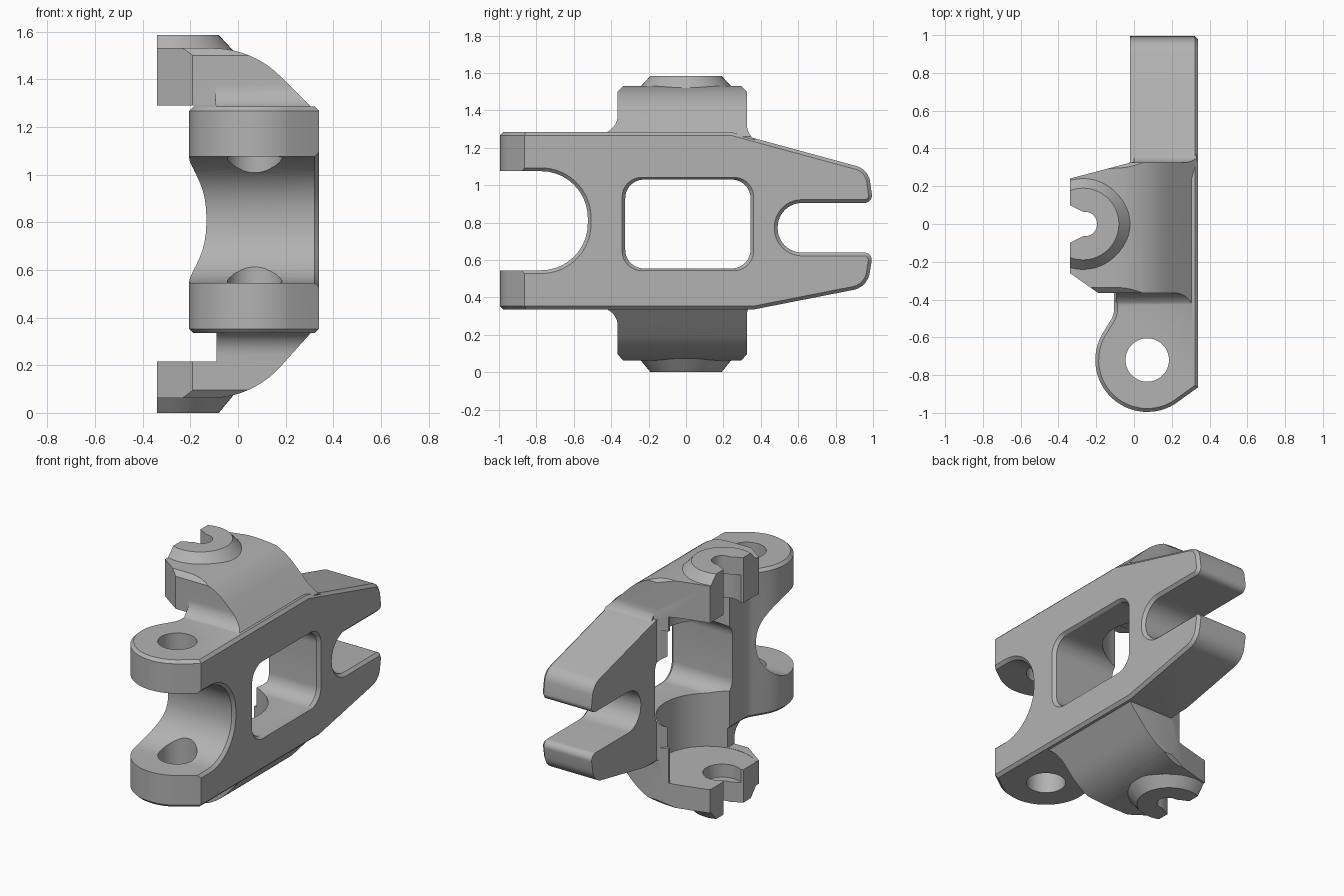
import bpy, bmesh, math
from mathutils import Vector

if "Cube" in bpy.data.objects:
    bpy.data.objects.remove(bpy.data.objects["Cube"], do_unlink=True)

metal = bpy.data.materials.new("plain grey metal")
metal.use_nodes = True
grey = (0.45, 0.45, 0.45, 1)
metal.diffuse_color = grey
metal.node_tree.nodes["Principled BSDF"].inputs["Base Color"].default_value = grey


def rounded(points, steps=10):
    """Outline from (a, b) or (a, b, radius) corners."""
    out = []
    for i, c in enumerate(points):
        p = Vector(c[:2])
        r = c[2] if len(c) > 2 else 0
        if not r:
            out.append(p)
            continue
        u = (Vector(points[i - 1][:2]) - p).normalized()
        v = (Vector(points[(i + 1) % len(points)][:2]) - p).normalized()
        half = u.angle(v) / 2
        d = r / math.tan(half)
        mid = p + (u + v).normalized() * (r / math.sin(half))
        va, vb = p + u * d - mid, p + v * d - mid
        w = va.angle(vb)
        for k in range(steps + 1):
            t = k / steps
            out.append(mid + (va * math.sin((1 - t) * w) + vb * math.sin(t * w)) / math.sin(w))
    return out


def arc(cx, cy, r, start, end, steps=24):
    angles = [math.radians(start + (end - start) * k / steps) for k in range(steps + 1)]
    return [(cx + r * math.cos(a), cy + r * math.sin(a)) for a in angles]


def prism(name, axis, points, lo, hi, chamfer=0.0, grow=1.0):
    """Extrude a rounded outline along an axis, optionally chamfered or flared."""
    place = {"x": lambda a, b, t: (t, a, b),
             "y": lambda a, b, t: (a, t, b),
             "z": lambda a, b, t: (a, b, t)}[axis]
    outline = rounded(points)
    mid = sum(outline, Vector((0, 0))) / len(outline)
    bm = bmesh.new()
    low = [bm.verts.new(place(p.x, p.y, lo)) for p in outline]
    top = [bm.verts.new(place(*(mid + (p - mid) * grow), hi)) for p in outline]
    caps = [bm.faces.new(low), bm.faces.new(top)]
    n = len(outline)
    for i in range(n):
        j = (i + 1) % n
        bm.faces.new((low[i], low[j], top[j], top[i]))
    bmesh.ops.recalc_face_normals(bm, faces=bm.faces)
    if chamfer:
        edges = [e for f in caps for e in f.edges]
        bmesh.ops.bevel(bm, geom=edges, offset=chamfer, segments=1, affect="EDGES")
    mesh = bpy.data.meshes.new(name)
    bm.to_mesh(mesh)
    bm.free()
    obj = bpy.data.objects.new(name, mesh)
    bpy.context.collection.objects.link(obj)
    return obj


def disc(name, x, y, r, lo, hi, grow=1.0):
    return prism(name, "z", arc(x, y, r, 0, 352.5, 47), min(lo, hi), max(lo, hi),
                 grow=grow)


def combine(target, other, operation):
    """Apply one boolean and discard the helper."""
    mod = target.modifiers.new("boolean", "BOOLEAN")
    mod.operation, mod.object, mod.solver = operation, other, "EXACT"
    bpy.context.view_layer.update()
    graph = bpy.context.evaluated_depsgraph_get()
    mesh = bpy.data.meshes.new_from_object(target.evaluated_get(graph))
    target.modifiers.clear()
    target.data = mesh
    bpy.data.objects.remove(other, do_unlink=True)


# Side plate shape: front lugs, web and rear fork
bracket = prism("bracket_body", "x", [
    (-1.05, .335), (.36, .335), (.97, .455, .11), (1, .64, .04),
    (.49, .64, .13), (.49, .905, .13), (1, .905, .04), (.975, 1.085, .1),
    (.24, 1.285), (-1.05, 1.285), (-1.05, 1.075), (-.525, 1.075, .25),
    (-.525, .545, .25), (-1.05, .545)], -.4, .34, chamfer=.018)

# Plan shape: rounded lug nose, neck and straight fork
plan = prism("plan_trim", "z", [
    (.345, 1.1), (-.02, 1.1), (-.02, .33), (-.09, .27), (-.105, 0),
    (-.105, -.48, .12)] + arc(.07, -.72, .275, 150, 303) + [(.345, -.86)],
    .335, 1.285, chamfer=.018)
combine(bracket, plan, "INTERSECT")


def add_arm(base, sign, scale, under):
    """Clamp arm rising away from the body, with its conical boss."""
    def z(h):
        return base + sign * scale * h

    def lift(points):
        return [(p[0], z(p[1])) + tuple(p[2:]) for p in points]

    arm = prism("arm", "y", lift([
        (-.34, under), (-.34, .245), (.06, .245, .4), (.33, -.025),
        (.33, -.09), (-.09, -.09), (-.09, under)]), -.6, .6)
    outline = prism("arm_plan", "z", [
        (-.36, .235), (0, .33), (0, .5), (.4, .5), (.4, -.5),
        (-.095, -.5), (-.095, -.365), (-.19, -.365), (-.36, -.245)], -.2, 1.8)
    flare = prism("arm_flare", "x", lift([
        (-.5, -.1), (-.5, -.01), (-.365, -.01, .1), (-.365, .215), (-.335, .245),
        (-.335, .3), (.295, .3), (.295, .245), (.325, .215), (.325, -.035, .1),
        (.45, -.07), (.45, -.1)]), -.5, .5)
    combine(arm, outline, "INTERSECT")
    combine(arm, flare, "INTERSECT")
    # Boss: a short cone on the outer face
    if sign > 0:
        boss = disc("boss", -.27, 0, .25, z(.235), z(.3), grow=.76)
    else:
        boss = disc("boss", -.27, 0, .19, z(.3), z(.235), grow=1 / .76)
    combine(arm, boss, "UNION")
    combine(bracket, arm, "UNION")
    # Wider seat on the inner side of the slot
    combine(bracket, disc("seat", -.26, 0, .115, z(under - .02), z(.185)), "DIFFERENCE")


add_arm(1.285, 1, 1.0, .005)
add_arm(.335, -1, 1.115, .108)

# Round pocket between the arms
combine(bracket, disc("pocket", -.15, 0, .3, .213, 1.292), "DIFFERENCE")

# Rounded window with a chamfered outer rim
window = [(-.325, .555, .1), (.345, .555, .1), (.345, 1.03, .1), (-.325, 1.03, .1)]
combine(bracket, prism("window", "x", window, -.5, .4), "DIFFERENCE")
combine(bracket, prism("window_rim", "x", window, .32, .36, grow=1.1), "DIFFERENCE")

# Pin hole through both lugs
combine(bracket, disc("pin_hole", .07, -.72, .115, .2, 1.4), "DIFFERENCE")

# Open slot in both arm ends
slot = [(-.45, .15), (-.34, .1), (-.27, .065)] + arc(-.26, 0, .065, 80, -80, 16)
slot += [(-.27, -.065), (-.34, -.1), (-.45, -.15)]
combine(bracket, prism("slot", "z", slot, -.2, 1.8), "DIFFERENCE")

# Flat end face of the arms
end_face = [(-.7, -.6), (-.34, -.6), (-.34, .6), (-.7, .6)]
combine(bracket, prism("end_trim", "z", end_face, -.3, 1.9), "DIFFERENCE")

bracket.data.materials.clear()
bracket.data.materials.append(metal)
for face in bracket.data.polygons:
    face.material_index = 0

bpy.ops.object.select_all(action="DESELECT")
bracket.select_set(True)
bpy.context.view_layer.objects.active = bracket
bpy.ops.object.shade_smooth_by_angle(angle=math.radians(25))
